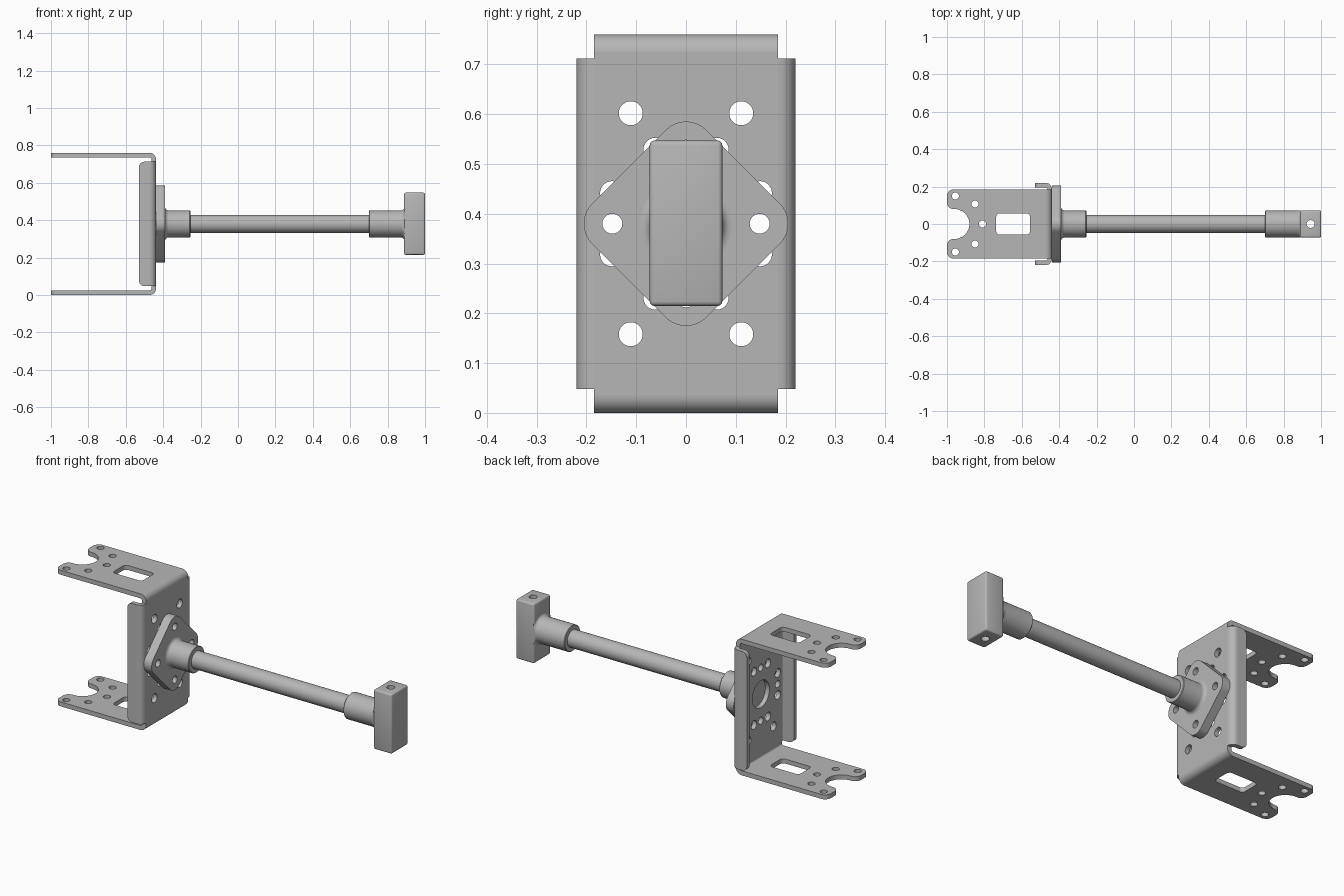
import bpy, bmesh
from math import pi, cos, sin, tan, radians
from mathutils import Matrix, Vector

if "Cube" in bpy.data.objects:
    bpy.data.objects.remove(bpy.data.objects["Cube"])

steel = bpy.data.materials.new("grey steel")
steel.use_nodes = True
steel.diffuse_color = (0.47, 0.47, 0.47, 1)
steel.node_tree.nodes["Principled BSDF"].inputs["Base Color"].default_value = steel.diffuse_color
parts = []

MID = 0.38                # height of the rod axis
T, BEND = 0.025, 0.035    # sheet thickness, outer bend radius
FACE = -0.438             # outer face of the bracket web
HALF_W, TOP = 0.22, 2 * MID


def add(name, mesh, matrix=Matrix()):
    mesh.transform(matrix)
    mesh.materials.clear()
    mesh.materials.append(steel)
    obj = bpy.data.objects.new(name, mesh)
    bpy.context.collection.objects.link(obj)
    parts.append(obj)
    return obj


def arc(cx, cy, r, a0=0, a1=2 * pi, n=32, closed=True):
    steps = n if closed else n - 1
    return [(cx + r * cos(a0 + (a1 - a0) * i / steps),
             cy + r * sin(a0 + (a1 - a0) * i / steps)) for i in range(n)]


def rounded(corners, n=9):
    """Outline from (x, y, radius) corners."""
    out = []
    for i, (x, y, r) in enumerate(corners):
        p = Vector((x, y))
        if not r:
            out.append((x, y))
            continue
        a = (Vector(corners[i - 1][:2]) - p).normalized()
        b = (Vector(corners[(i + 1) % len(corners)][:2]) - p).normalized()
        half = a.angle(b) / 2
        centre = p + (a + b).normalized() * r / sin(half)
        va, vb = p + a * r / tan(half) - centre, p + b * r / tan(half) - centre
        for k in range(n):
            t = k / (n - 1)
            out.append(tuple(centre + (va * (1 - t) + vb * t).normalized() * r
                             if 0 < t < 1 else centre + (vb if t else va)))
    return out


def rect(x0, x1, y0, y1, r=0):
    return rounded([(x0, y0, r), (x1, y0, r), (x1, y1, r), (x0, y1, r)])


def plate(name, outlines, thickness, u, v, offset):
    """Fill outlines (first is the edge, others are holes) and thicken them."""
    curve = bpy.data.curves.new(name, 'CURVE')
    curve.dimensions, curve.fill_mode = '2D', 'BOTH'
    curve.extrude = thickness / 2
    for pts in outlines:
        spline = curve.splines.new('POLY')
        spline.points.add(len(pts) - 1)
        for sp, (x, y) in zip(spline.points, pts):
            sp.co = (x, y, 0, 1)
        spline.use_cyclic_u = True
    temp = bpy.data.objects.new(name, curve)
    bpy.context.collection.objects.link(temp)
    deps = bpy.context.evaluated_depsgraph_get()
    mesh = bpy.data.meshes.new_from_object(temp.evaluated_get(deps))
    bpy.data.objects.remove(temp)
    bm = bmesh.new()
    bm.from_mesh(mesh)
    bmesh.ops.remove_doubles(bm, verts=bm.verts, dist=1e-5)
    bmesh.ops.recalc_face_normals(bm, faces=bm.faces)
    bm.to_mesh(mesh)
    bm.free()
    u, v = Vector(u), Vector(v)
    frame = Matrix((u, v, u.cross(v))).transposed().to_4x4()
    return add(name, mesh, Matrix.Translation(offset) @ frame)


def lathe(name, profile, clamp=None):
    """Revolve (x, radius) points about the rod axis; clamp limits y."""
    bm = bmesh.new()
    vs = [bm.verts.new((x, 0, r)) for x, r in profile]
    edges = [bm.edges.new(pair) for pair in zip(vs, vs[1:])]
    bmesh.ops.spin(bm, geom=vs + edges, axis=(1, 0, 0), cent=(0, 0, 0),
                   angle=2 * pi, steps=48)
    bmesh.ops.remove_doubles(bm, verts=bm.verts, dist=1e-5)
    if clamp:
        for v in bm.verts:
            v.co.y = max(-clamp, min(clamp, v.co.y))
    bmesh.ops.recalc_face_normals(bm, faces=bm.faces)
    mesh = bpy.data.meshes.new(name)
    bm.to_mesh(mesh)
    bm.free()
    return add(name, mesh, Matrix.Translation((0, 0, MID)))


X, Y, Z = (1, 0, 0), (0, 1, 0), (0, 0, 1)
inner = HALF_W - BEND
bend_x = FACE - BEND
quarter = (arc(0, 0, BEND, 0, pi / 2, 9, False)
           + arc(0, 0, BEND - T, pi / 2, 0, 9, False))

# Bracket web with centre bore, ring of holes and corner holes
holes = [arc(0, 0, 0.075, n=48)]
holes += [arc(0.161 * cos(a), 0.161 * sin(a), 0.024, n=24)
          for a in (radians(22.5 + 45 * k) for k in range(8))]
holes += [arc(0.148 * cos(a), 0.148 * sin(a), 0.02, n=24)
          for a in (k * pi / 2 for k in range(4))]
holes += [arc(sy * 0.111, sz * 0.222, 0.024) for sy in (-1, 1) for sz in (-1, 1)]
plate("bracket_web", [rect(-inner, inner, BEND - MID, MID - BEND)] + holes,
      T, Y, Z, (FACE - T / 2, 0, MID))

# Bracket arms with forked ends, and their bends
fork = [(bend_x, inner, 0), (-1, inner, 0.035), (-1, 0.08, 0.035), (-0.88, 0.08, 0.0799)]
fork += [(x, -y, r) for x, y, r in reversed(fork)]
arm_holes = [arc(-0.81, 0, 0.019, n=24), rect(-0.737, -0.555, -0.057, 0.057, 0.02)]
for s in (-1, 1):
    arm_holes += [arc(-0.955, s * 0.15, 0.019, n=24), arc(-0.85, s * 0.107, 0.019, n=24)]
for label, s in (("top", 1), ("bottom", -1)):
    plate(label + "_arm", [rounded(fork)] + arm_holes, T, X, Y,
          (0, 0, MID + s * (MID - T / 2)))
    plate(label + "_bend", [quarter], 2 * inner, X, (0, 0, s),
          (bend_x, 0, MID + s * (MID - BEND)))

# Stiffening lips along both sides, and their bends
lip_h = 0.3325
lip = [(bend_x, -lip_h, 0), (bend_x, lip_h, 0), (-0.53, lip_h, 0.03), (-0.53, -lip_h, 0.03)]
for label, s in (("left", -1), ("right", 1)):
    plate(label + "_lip", [rounded(lip)], T, X, Z, (0, s * (HALF_W - T / 2), MID))
    plate(label + "_lip_bend", [quarter], 2 * lip_h, X, (0, s, 0), (bend_x, s * inner, MID))

# Diamond mounting flange
diamond = [(0.229 * cos(k * pi / 2), 0.229 * sin(k * pi / 2), 0.057) for k in range(4)]
flange_holes = [arc(0.148 * cos(k * pi / 2), 0.148 * sin(k * pi / 2), 0.02, n=24)
                for k in range(4)]
plate("mounting_flange", [rounded(diamond, 13)] + flange_holes, 0.048, Y, Z,
      (FACE + 0.024, 0, MID))

# Rod and its two filleted collars
ROD, COLLAR, FIL = 0.048, 0.072, 0.02
lathe("rod", [(-0.40, 0), (-0.40, ROD), (0.90, ROD), (0.90, 0)])


def collar(root, tip, clamp, name):
    d = 1 if tip > root else -1
    fillet = [(root + d * FIL * (1 - cos(a)), COLLAR + FIL * (1 - sin(a)))
              for a in (k * pi / 12 for k in range(7))]
    lathe(name, [(root, ROD)] + fillet
          + [(tip - d * 0.003, COLLAR), (tip, COLLAR - 0.003), (tip, ROD)], clamp)


collar(-0.39, -0.255, None, "flange_collar")
collar(0.89, 0.70, 0.073, "block_collar")

# End block with a vertical pin hole
bm = bmesh.new()
bmesh.ops.create_cube(bm, size=1, matrix=Matrix.Translation((0.944, 0, MID + 0.001))
                      @ Matrix.Diagonal((0.112, 0.146, 0.332, 1)))
bmesh.ops.bevel(bm, geom=bm.edges[:], offset=0.009, segments=3, profile=0.5, affect='EDGES')
mesh = bpy.data.meshes.new("block_blank")
bm.to_mesh(mesh)
bm.free()
blank = add("block_blank", mesh)
pin = plate("pin_cutter", [arc(0, 0, 0.021)], 0.6, X, Y, (0.944, 0, MID))
pin.hide_render = True
cut = blank.modifiers.new("pin hole", 'BOOLEAN')
cut.operation, cut.object, cut.solver = 'DIFFERENCE', pin, 'EXACT'
deps = bpy.context.evaluated_depsgraph_get()
drilled = bpy.data.meshes.new_from_object(blank.evaluated_get(deps))
for obj in (blank, pin):
    parts.remove(obj)
    bpy.data.objects.remove(obj)
add("end_block", drilled)

# Smooth curved faces while keeping edges sharp
bpy.ops.object.select_all(action='DESELECT')
for obj in parts:
    obj.select_set(True)
bpy.context.view_layer.objects.active = parts[0]
bpy.ops.object.shade_smooth_by_angle(angle=radians(35))
